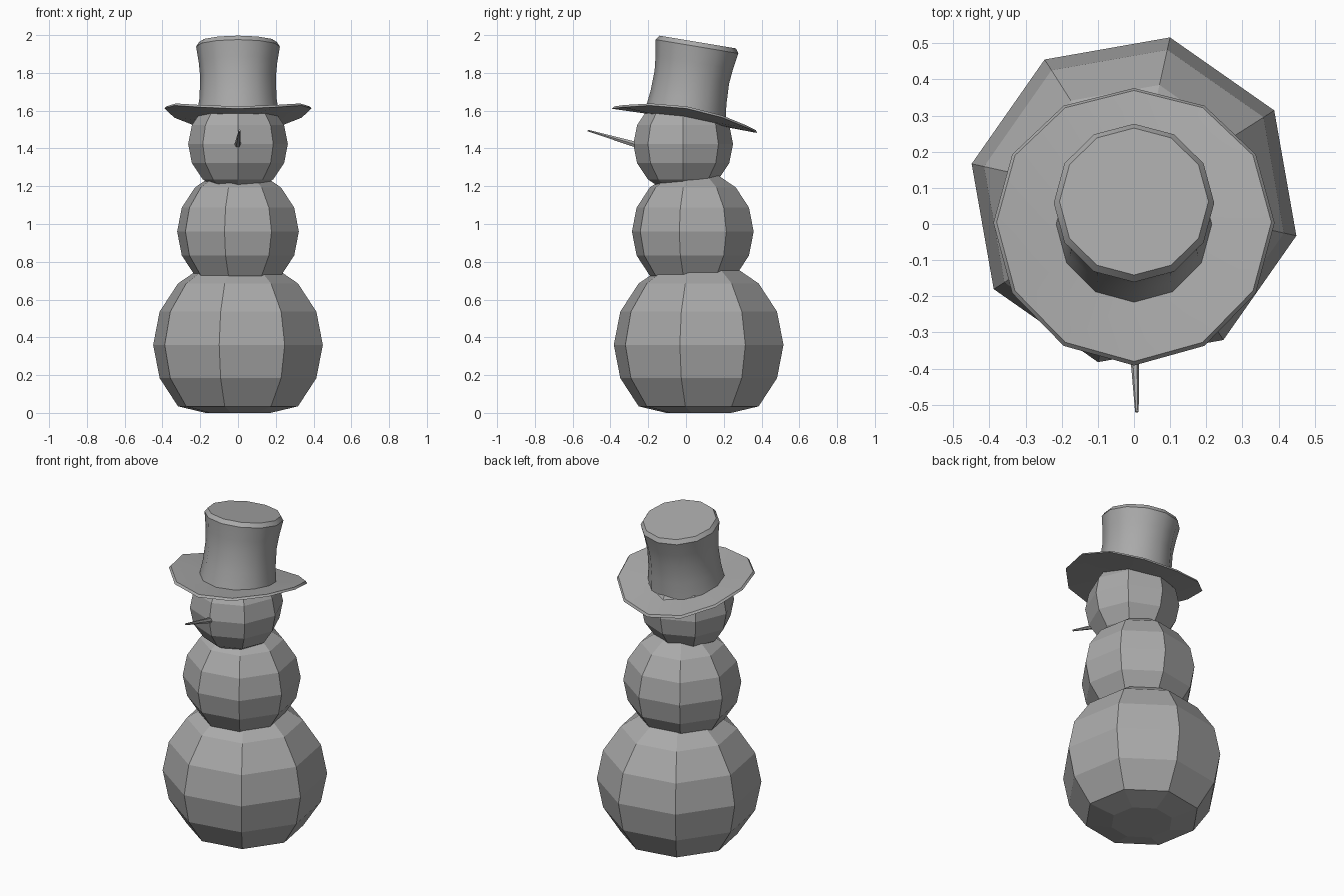
import bpy, bmesh, math
from mathutils import Matrix, Vector

cube = bpy.data.objects.get("Cube")
if cube:
    bpy.data.objects.remove(cube, do_unlink=True)

grey = bpy.data.materials.new("plain grey")
grey.use_nodes = True
colour = (0.4, 0.4, 0.4, 1)
grey.diffuse_color = colour
grey.node_tree.nodes["Principled BSDF"].inputs["Base Color"].default_value = colour


def lathe(name, profile, sides, phase=0, matrix=Matrix(), bend=None):
    """Spin (radius, height) points, bottom to top, around the local z axis."""
    bm = bmesh.new()
    rings = []
    for r, h in profile:
        count = sides if r > 0.0001 else 1
        ring = []
        for i in range(count):
            a = math.radians(phase) + math.tau * i / sides
            p = Vector((r * math.cos(a), r * math.sin(a), h))
            ring.append(bm.verts.new(bend(p) if bend else p))
        rings.append(ring)
    for low, high in zip(rings, rings[1:]):
        for i in range(sides):
            j = (i + 1) % sides
            corners = [low[i % len(low)], low[j % len(low)],
                       high[j % len(high)], high[i % len(high)]]
            bm.faces.new(list(dict.fromkeys(corners)))
    bmesh.ops.recalc_face_normals(bm, faces=bm.faces[:])
    bm.transform(matrix)
    mesh = bpy.data.meshes.new(name)
    bm.to_mesh(mesh)
    bm.free()
    mesh.materials.append(grey)
    obj = bpy.data.objects.new(name, mesh)
    bpy.context.collection.objects.link(obj)
    return obj


def ball(name, radius, y, z, phase):
    """Eight-sided faceted ball, flattened where it meets the ground."""
    profile = []
    for k in range(9):
        a = math.pi * (k / 8 - 0.5)
        profile.append((radius * math.cos(a), max(z + radius * math.sin(a), 0)))
    return lathe(name, profile, 8, phase, Matrix.Translation((0, y, 0)))


# Snow balls
ball("lower_body", 0.46, 0.067, 0.36, -12.5)
ball("upper_body", 0.33, 0.036, 0.96, -12.5)
ball("head", 0.264, -0.015, 1.423, 0)

# Nose, a thin blunt cone pointing forward and up
start, end = Vector((-0.003, -0.24, 1.413)), Vector((0.008, -0.52, 1.495))
axis = end - start
aim = Matrix.Translation(start) @ axis.to_track_quat("Z", "Y").to_matrix().to_4x4()
lathe("nose", [(0, 0), (0.018, 0), (0.005, axis.length), (0, axis.length)], 6, 0, aim)

# Hat, leaning back, with the brim curled up at both sides
tilt = Matrix.Translation((0, -0.007, 1.55)) @ Matrix.Rotation(math.radians(-9.5), 4, "X")


def curl(p):
    if p.z < 0.05:
        p.z += 0.065 * (p.x / 0.385) ** 2
    return p


hat_parts = [
    lathe("hat_brim", [(0, 0), (0.21, 0), (0.389, -0.004), (0.38, 0.01),
                       (0.21, 0.02), (0, 0.02)], 12, 0, tilt, curl),
    lathe("hat_crown", [(0, 0.01), (0.216, 0.015), (0.204, 0.12), (0.2, 0.23),
                        (0.208, 0.31), (0.222, 0.395), (0.206, 0.419),
                        (0, 0.419)], 12, 0, tilt, curl),
]
bpy.ops.object.select_all(action="DESELECT")
for part in hat_parts:
    part.select_set(True)
bpy.context.view_layer.objects.active = hat_parts[0]
bpy.ops.object.shade_smooth_by_angle(angle=math.radians(40))
